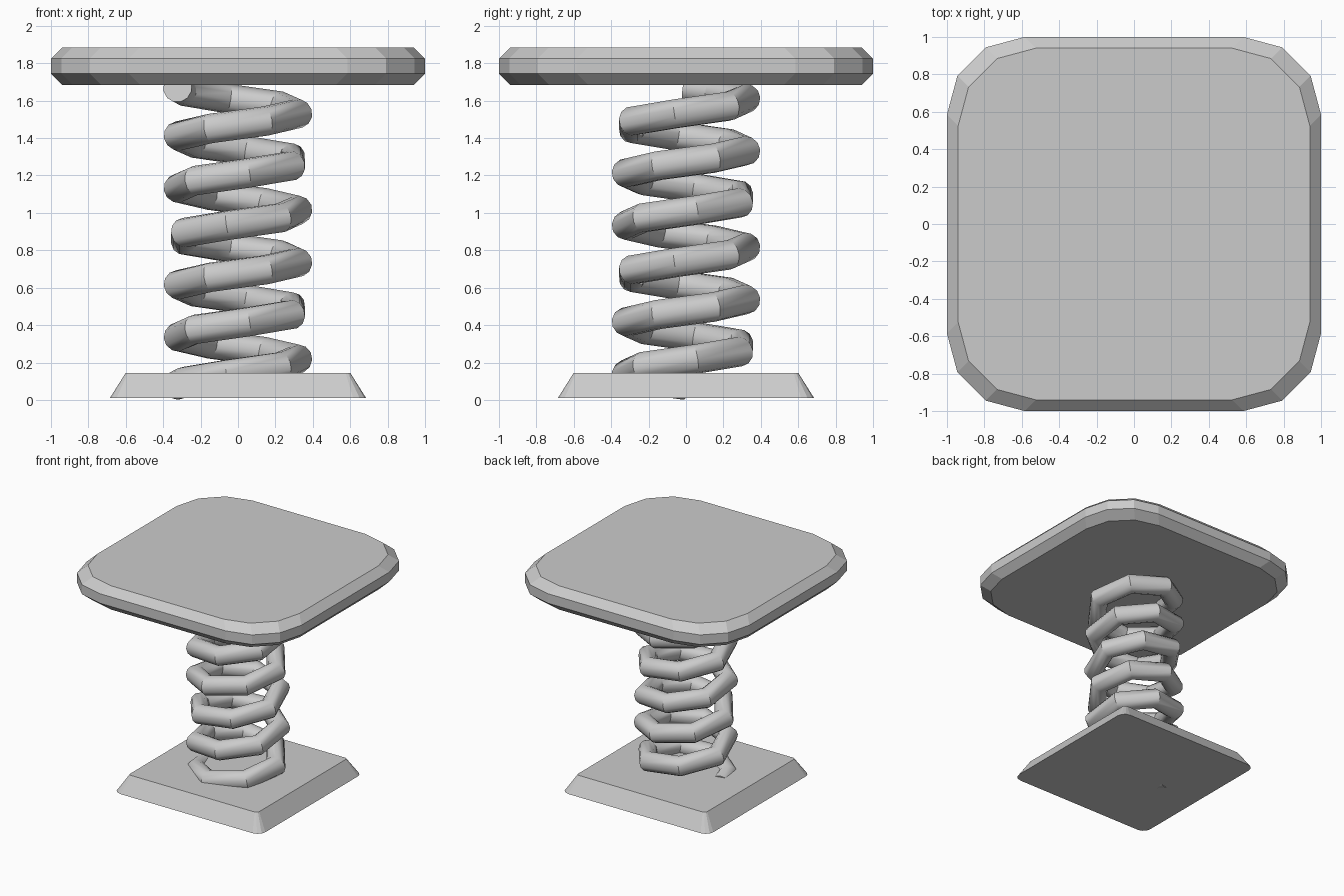
import bpy, bmesh
from math import sin, cos, pi, tau, radians

if "Cube" in bpy.data.objects:
    bpy.data.objects.remove(bpy.data.objects["Cube"])


def rounded_square(half, radius, steps, z):
    """Square outline with arc corners, counter-clockwise."""
    pts = []
    for q in range(4):
        a0 = q * pi / 2
        mid = a0 + pi / 4
        c = (half - radius) * 2 ** 0.5
        for i in range(steps + 1):
            a = a0 + i / steps * pi / 2
            pts.append((c * cos(mid) + radius * cos(a),
                        c * sin(mid) + radius * sin(a), z))
    return pts


def loft(name, outlines):
    """Skin a stack of outlines and cap both ends."""
    bm = bmesh.new()
    rings = [[bm.verts.new(p) for p in o] for o in outlines]
    n = len(rings[0])
    for low, high in zip(rings, rings[1:]):
        for i in range(n):
            j = (i + 1) % n
            bm.faces.new((low[i], low[j], high[j], high[i]))
    bm.faces.new(rings[0][::-1])
    bm.faces.new(rings[-1])
    mesh = bpy.data.meshes.new(name)
    bm.to_mesh(mesh)
    bm.free()
    obj = bpy.data.objects.new(name, mesh)
    bpy.context.collection.objects.link(obj)
    return obj


# Tapered foot
loft("base", [rounded_square(0.685, 0.07, 3, 0.01),
              rounded_square(0.60, 0.025, 3, 0.145)])

# Chamfered seat with three-sided round corners
loft("seat", [rounded_square(h, 0.415, 3, z) for h, z in
              ((0.94, 1.685), (1.0, 1.745), (1.0, 1.825), (0.94, 1.885))])

# Coil spring: six turns in 54 degree steps, half steps at both ends
R, TUBE, TURNS, Z0, Z1 = 0.323, 0.079, 6, 0.079, 1.67
steps = 40
params = [0] + [(i + 0.5) / steps for i in range(steps)] + [1]
curve = bpy.data.curves.new("spring", 'CURVE')
curve.dimensions = '3D'
curve.bevel_depth = TUBE
curve.bevel_resolution = 4
curve.use_fill_caps = True
spline = curve.splines.new('POLY')
spline.points.add(len(params) - 1)
for p, t in zip(spline.points, params):
    a = pi + t * TURNS * tau
    p.co = (R * cos(a), R * sin(a), Z0 + (Z1 - Z0) * t, 1)
spring = bpy.data.objects.new("spring", curve)
bpy.context.collection.objects.link(spring)
bpy.context.view_layer.objects.active = spring
spring.select_set(True)
bpy.ops.object.convert(target='MESH')
bpy.ops.object.shade_smooth_by_angle(angle=radians(35))
